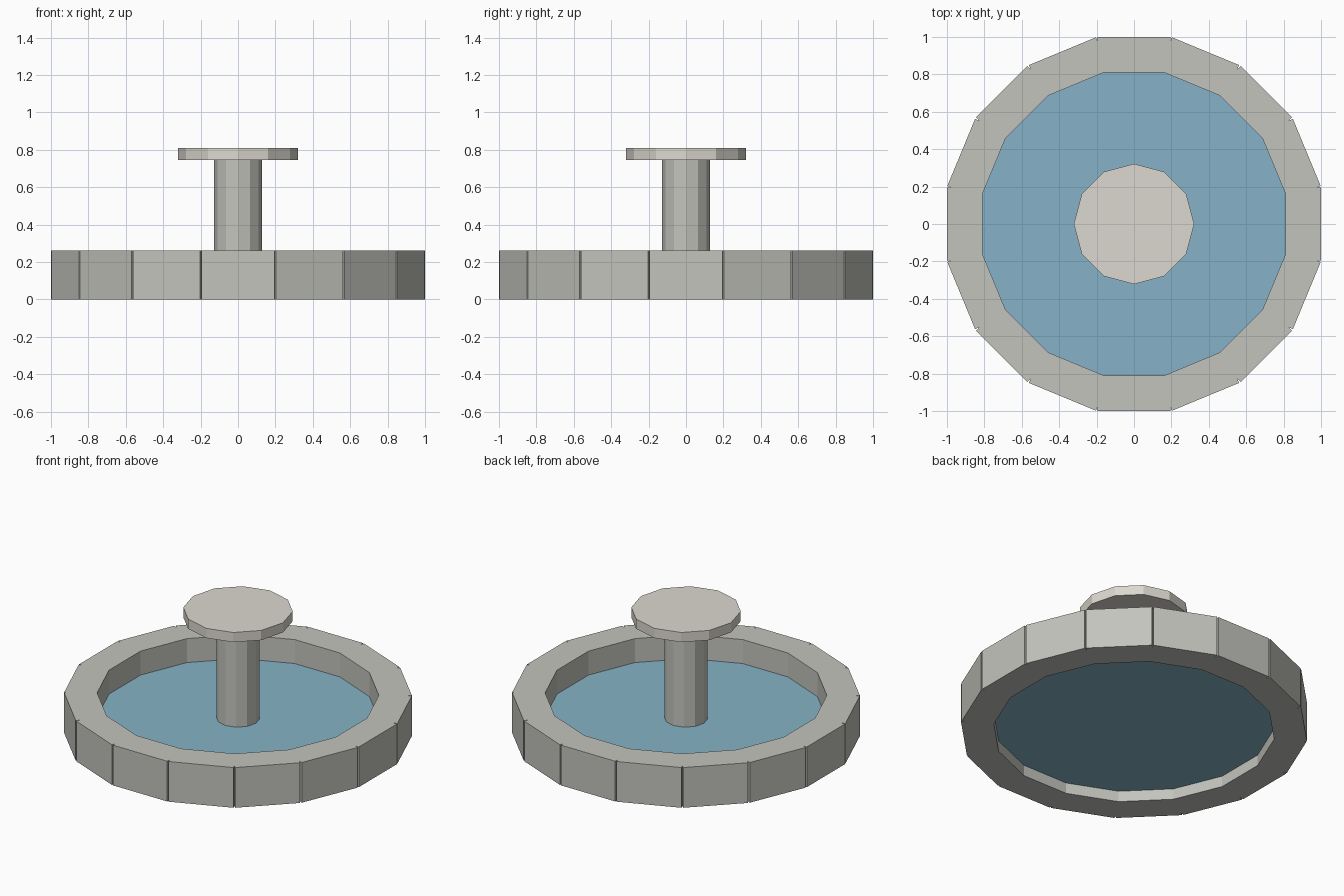
import bpy, math
from mathutils import Matrix

if "Cube" in bpy.data.objects:
    bpy.data.objects.remove(bpy.data.objects["Cube"])

SIDES = 16
OUTER, INNER, RIM_H = 1.0, 0.81, 0.26


def paint(obj, name, rgb):
    mat = bpy.data.materials.get(name) or bpy.data.materials.new(name)
    mat.diffuse_color = (*rgb, 1)
    mat.use_nodes = True
    mat.node_tree.nodes["Principled BSDF"].inputs["Base Color"].default_value = mat.diffuse_color
    obj.data.materials.append(mat)


def prism(name, sides, radius, z0, z1, turn=0.0):
    bpy.ops.mesh.primitive_cylinder_add(vertices=sides, radius=radius, depth=z1 - z0,
                                        location=(0, 0, (z0 + z1) / 2))
    obj = bpy.context.object
    obj.name = obj.data.name = name
    obj.data.transform(Matrix.Rotation(turn, 4, 'Z'))
    return obj


# Rim: straight stone blocks, slightly short so the outer joints show as notches
for i in range(SIDES):
    a = 2 * math.pi * i / SIDES
    mid = (OUTER + INNER) / 2
    bpy.ops.mesh.primitive_cube_add(size=1, rotation=(0, 0, a),
                                    location=(mid * math.cos(a), mid * math.sin(a), RIM_H / 2))
    block = bpy.context.object
    block.name = block.data.name = f"rim_block_{i + 1:02d}"
    block.data.transform(Matrix.Diagonal((OUTER - INNER, 0.388, RIM_H, 1)))
    paint(block, "stone", (0.55, 0.55, 0.51))

# Water sheet, its edge tucked into the rim
water = prism("water", SIDES, 0.85, 0.07, 0.105, math.pi / SIDES)
paint(water, "water", (0.24, 0.45, 0.57))

# Central pillar and the flat bowl on top
pillar = prism("pillar", 12, 0.127, 0.08, 0.76)
paint(pillar, "stone", (0.55, 0.55, 0.51))
bowl = prism("top_bowl", 12, 0.322, 0.745, 0.808)
paint(bowl, "pale_stone", (0.72, 0.69, 0.63))
